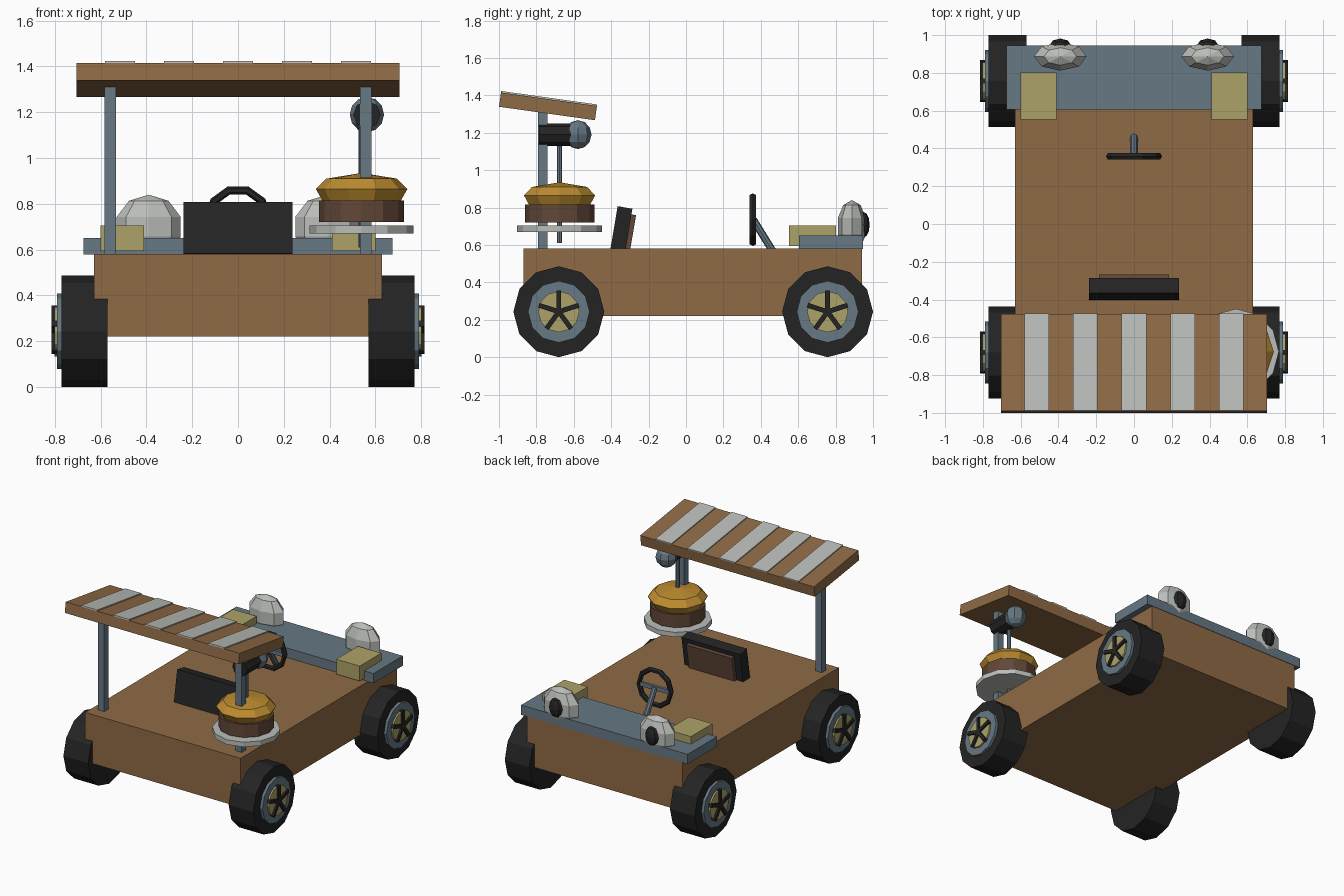
import bpy, bmesh, math
from mathutils import Matrix, Vector

if "Cube" in bpy.data.objects:
    bpy.data.objects.remove(bpy.data.objects["Cube"])


def material(name, hexcode):
    def lin(c):
        return c / 12.92 if c <= 0.04045 else ((c + 0.055) / 1.055) ** 2.4
    m = bpy.data.materials.new(name)
    rgb = [lin(int(hexcode[i:i + 2], 16) / 255) for i in (0, 2, 4)]
    m.diffuse_color = (*rgb, 1)
    m.use_nodes = True
    m.node_tree.nodes["Principled BSDF"].inputs["Base Color"].default_value = m.diffuse_color
    return m


WOOD = material("wood_brown", "8F6A45")
STEEL = material("steel_blue", "667884")
RUBBER = material("rubber_black", "242424")
CREAM = material("pale_yellow", "AEA268")
PALE = material("pale_grey", "BABDB8")
BUN = material("bun_gold", "BC8C30")
MEAT = material("dark_brown", "624738")


def finish(name, bm, mat, matrix=Matrix()):
    bmesh.ops.transform(bm, matrix=matrix, verts=bm.verts)
    bmesh.ops.recalc_face_normals(bm, faces=bm.faces)
    me = bpy.data.meshes.new(name)
    bm.to_mesh(me)
    bm.free()
    me.materials.append(mat)
    ob = bpy.data.objects.new(name, me)
    bpy.context.collection.objects.link(ob)
    return ob


def box(name, center, size, mat, tilt=0, offset=(0, 0, 0)):
    """Box tilted about x around its centre, with an optional local offset."""
    bm = bmesh.new()
    bmesh.ops.create_cube(bm, size=1)
    m = (Matrix.Translation(center) @ Matrix.Rotation(math.radians(tilt), 4, 'X')
         @ Matrix.Translation(offset) @ Matrix.Diagonal((*size, 1)))
    return finish(name, bm, mat, m)


def span(name, x, y, z, mat):
    """Box given by its ranges."""
    c = [(a + b) / 2 for a, b in (x, y, z)]
    return box(name, c, [b - a for a, b in (x, y, z)], mat)


def lathe(name, profile, segments, mat, matrix):
    """Closed solid turned about local z from (radius, height) points."""
    bm = bmesh.new()
    rings = []
    for r, h in profile:
        if r == 0:
            rings.append([bm.verts.new((0, 0, h))] * segments)
        else:
            a = 2 * math.pi / segments
            rings.append([bm.verts.new((r * math.cos(i * a), r * math.sin(i * a), h))
                          for i in range(segments)])
    for lo, hi in zip(rings, rings[1:]):
        for i in range(segments):
            j = (i + 1) % segments
            loop = list(dict.fromkeys((lo[i], lo[j], hi[j], hi[i])))
            bm.faces.new(loop)
    for ring in (rings[0], rings[-1]):
        if ring[0] is not ring[1]:
            bm.faces.new(ring)
    return finish(name, bm, mat, matrix)


def ball(name, center, radii, mat, segs=8, rings=5):
    bm = bmesh.new()
    bmesh.ops.create_uvsphere(bm, u_segments=segs, v_segments=rings, radius=1)
    return finish(name, bm, mat, Matrix.Translation(center) @ Matrix.Diagonal((*radii, 1)))


# Body and rear deck
span("body", (-0.63, 0.63), (-0.87, 0.942), (0.22, 0.58), WOOD)
span("rear_deck", (-0.675, 0.675), (0.605, 0.945), (0.578, 0.65), STEEL)

# Wheels: local z points outwards
for side, sname in ((-1, "left"), (1, "right")):
    for y, yname in ((-0.68, "front"), (0.757, "back")):
        tag = f"{yname}_{sname}"
        base = Matrix.Translation((0, y, 0.243)) @ Matrix.Rotation(side * math.pi / 2, 4, 'Y')
        lathe("tire_" + tag, [(0.243, 0.57), (0.243, 0.77)], 12, RUBBER, base)
        lathe("rim_" + tag, [(0.165, 0.76), (0.165, 0.79)], 12, STEEL, base)
        lathe("hub_" + tag, [(0.11, 0.78), (0.11, 0.802)], 12, CREAM, base)
        bm = bmesh.new()
        for k in range(5):
            bmesh.ops.create_cube(bm, size=1, matrix=(
                Matrix.Rotation(math.pi / 2 + k * math.tau / 5, 4, 'X')
                @ Matrix.Translation((side * 0.8, 0.055, 0)) @ Matrix.Diagonal((0.03, 0.115, 0.026, 1))))
        finish("spokes_" + tag, bm, RUBBER, Matrix.Translation((0, y, 0.243)))

# Deck boxes and eyes
for s, sname in ((-1, "left"), (1, "right")):
    box("deck_box_" + sname, (s * 0.506, 0.677, 0.65), (0.19, 0.25, 0.11), CREAM)
    ball("eye_" + sname, (s * 0.39, 0.887, 0.70), (0.147, 0.079, 0.14), PALE)
    ball("pupil_" + sname, (s * 0.39, 0.947, 0.708), (0.056, 0.035, 0.07), RUBBER, 8, 6)

# Seat back with pad
box("seat_back", (0, -0.345, 0.688), (0.475, 0.08, 0.228), RUBBER, -9.5)
box("seat_pad", (0, -0.345, 0.688), (0.37, 0.03, 0.19), MEAT, -9.5, (0, 0.05, -0.012))

# Steering wheel: ten-sided ring, crossbar and column
bm = bmesh.new()
ring = []
for i in range(10):
    a = i * math.tau / 10
    ring.append([bm.verts.new(((0.13 + 0.018 * math.cos(b)) * math.cos(a), 0.02 * math.sin(b),
                               (0.13 + 0.018 * math.cos(b)) * math.sin(a)))
                 for b in (k * math.tau / 6 for k in range(6))])
for i in range(10):
    for k in range(6):
        n, l = (i + 1) % 10, (k + 1) % 6
        bm.faces.new((ring[i][k], ring[n][k], ring[n][l], ring[i][l]))
finish("steering_wheel", bm, RUBBER, Matrix.Translation((0, 0.358, 0.735)))
box("steering_crossbar", (0, 0.358, 0.735), (0.25, 0.02, 0.03), STEEL)
start, end = Vector((0, 0.36, 0.735)), Vector((0, 0.465, 0.565))
axis = end - start
lathe("steering_column", [(0.02, 0), (0.02, axis.length)], 8, STEEL,
      Matrix.Translation(start) @ axis.to_track_quat('Z', 'Y').to_matrix().to_4x4())

# Canopy with stripes and posts
roof = (0, -0.738, 1.341)
box("canopy", roof, (1.41, 0.518, 0.077), WOOD, -8)
for i in range(5):
    box(f"canopy_stripe_{i + 1}", roof, (0.13, 0.518, 0.009), PALE, -8,
        ((i - 2) * 0.258, 0, 0.042))
for s, sname in ((-1, "left"), (1, "right")):
    span("post_" + sname, sorted((s * 0.533, s * 0.583)), (-0.79, -0.74), (0.575, 1.32), STEEL)

# Microphone on the right post
lathe("microphone_handle", [(0.06, -0.785), (0.06, -0.58)], 8, RUBBER,
      Matrix.Translation((0.563, 0, 1.19)) @ Matrix.Rotation(-math.pi / 2, 4, 'X'))
ball("microphone_head", (0.563, -0.578, 1.19), (0.075, 0.073, 0.077), STEEL, 8, 6)

# Burger on a plate, held by a skewer
spot = Matrix.Translation((0.54, -0.676, 0))
lathe("skewer", [(0.014, 0.61), (0.014, 1.19)], 8, STEEL, spot)
lathe("plate", [(0.227, 0.67), (0.227, 0.705)], 12, PALE, spot)
lathe("patty", [(0.186, 0.72), (0.186, 0.815)], 12, MEAT, spot)
lathe("bun", [(0.17, 0.812), (0.2, 0.865), (0.155, 0.91), (0, 0.935)], 10, BUN, spot)
